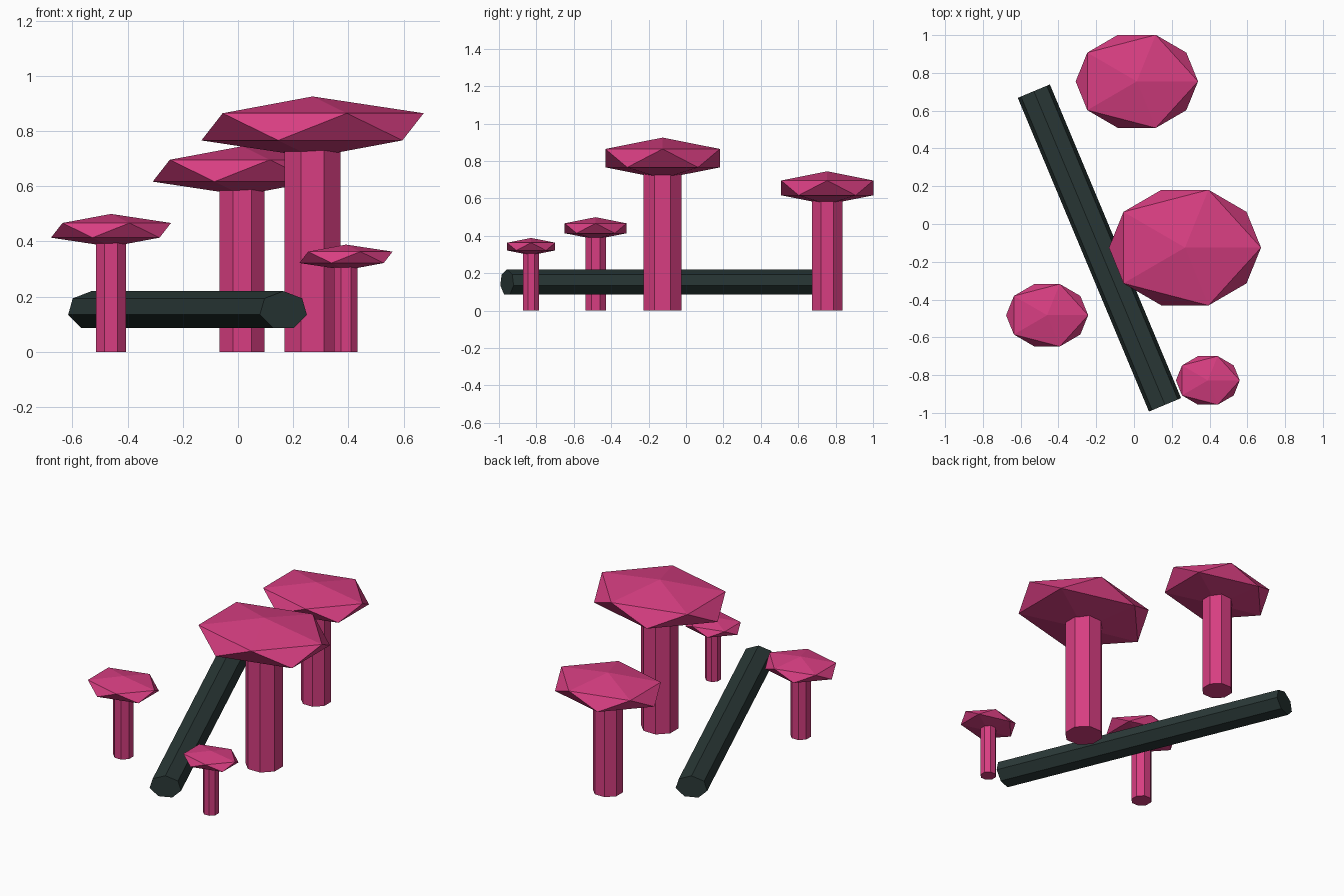
import bpy
import math

if "Cube" in bpy.data.objects:
    bpy.data.objects.remove(bpy.data.objects["Cube"])


def material(name, rgb):
    m = bpy.data.materials.new(name)
    m.diffuse_color = (*rgb, 1.0)
    m.use_nodes = True
    m.node_tree.nodes["Principled BSDF"].inputs["Base Color"].default_value = m.diffuse_color
    return m


pink = material("mushroom pink", (0.68, 0.048, 0.22))
dark = material("dark log green", (0.023, 0.040, 0.038))


def finish(name, mat):
    ob = bpy.context.object
    ob.name = name
    ob.data.materials.append(mat)
    return ob


def mushroom(name, x, y, s):
    # Straight eight-sided stem, flat faces towards the axes
    height = 0.76 * s
    bpy.ops.mesh.primitive_cylinder_add(
        vertices=8, radius=0.11 * s, depth=height,
        location=(x, y, height / 2), rotation=(0, 0, math.pi / 8))
    finish(name + "_stem", pink)
    # Flattened faceted cap
    bpy.ops.mesh.primitive_ico_sphere_add(
        subdivisions=1, radius=1, location=(x, y, 0.815 * s))
    cap = finish(name + "_cap", pink)
    cap.scale = (0.45 * s, 0.36 * s, 0.11 * s)


mushroom("large_mushroom", 0.27, -0.125, 1.0)
mushroom("back_mushroom", 0.015, 0.755, 0.805)
mushroom("left_mushroom", -0.46, -0.483, 0.54)
mushroom("small_mushroom", 0.391, -0.828, 0.42)

# Fallen log: seven-sided, squashed in height, one edge on top
bpy.ops.mesh.primitive_cylinder_add(vertices=7, radius=0.0945, depth=1.80)
log = finish("fallen_log", dark)
for v in log.data.vertices:
    x, y, z = v.co
    v.co = (x, -z, y * 0.74)
log.location = (-0.183, -0.127, 0.15)
log.rotation_euler = (0, 0, math.radians(22.7))
